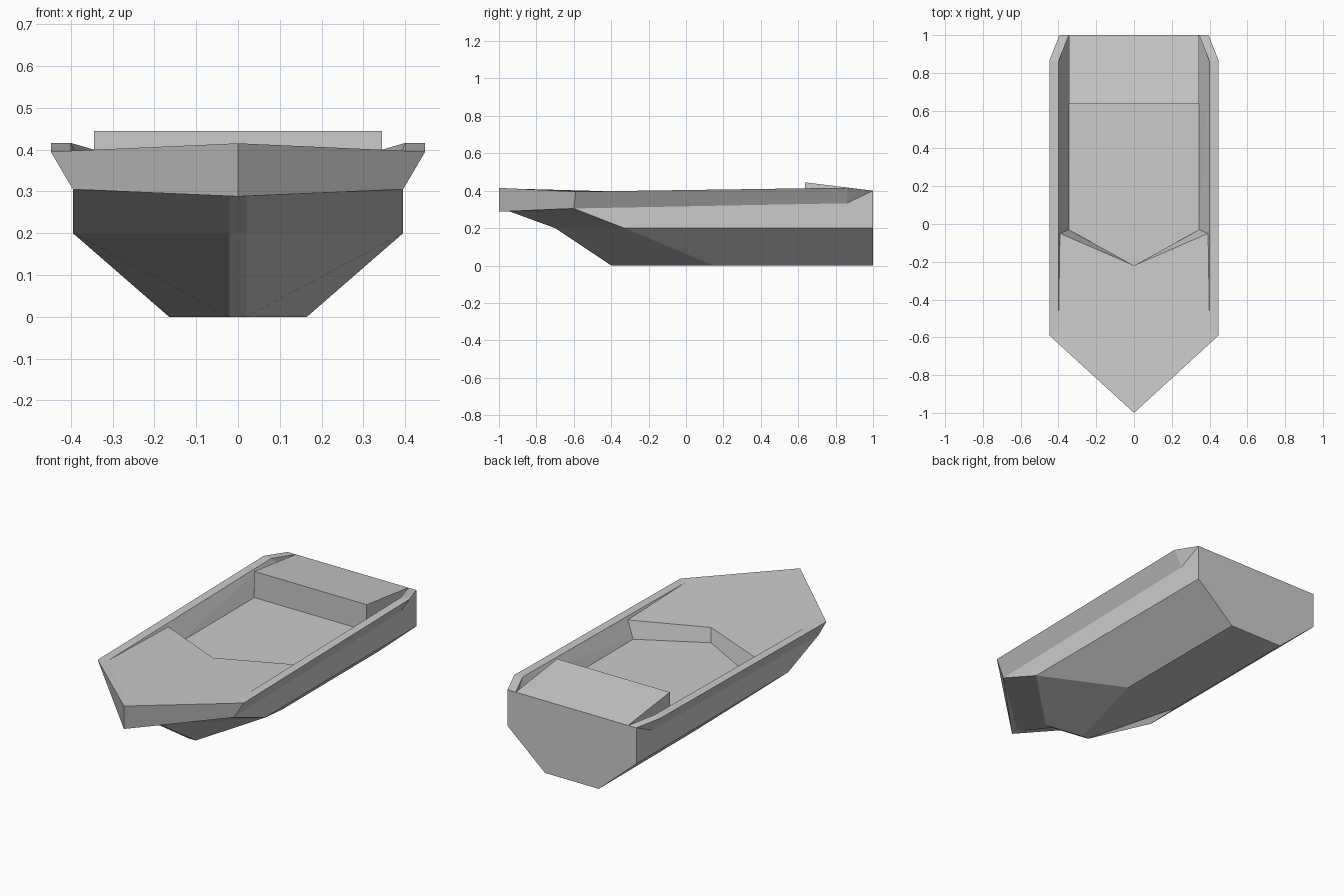
import bpy, bmesh

if "Cube" in bpy.data.objects:
    bpy.data.objects.remove(bpy.data.objects["Cube"])


def finish(name, bm):
    bmesh.ops.remove_doubles(bm, verts=bm.verts, dist=0.0005)
    bmesh.ops.recalc_face_normals(bm, faces=bm.faces)
    mesh = bpy.data.meshes.new(name)
    bm.to_mesh(mesh)
    bm.free()
    ob = bpy.data.objects.new(name, mesh)
    bpy.context.collection.objects.link(ob)
    return ob


def both_sides(bm, pts):
    # add a face and its mirror image, dropping repeated corners
    pts = list(dict.fromkeys(pts))
    if len(pts) < 3:
        return
    for s in (1, -1):
        bm.faces.new([bm.verts.new((s * x, y, z)) for x, y, z in pts])


bm = bmesh.new()

# outer shell: lengthwise lines from bow to stern, centreline up to the rail
centre = [(0, -.4, 0), (0, -.4, 0), (0, .15, 0), (0, .86, 0), (0, 1, 0)]
keel = [(0, -.4, 0), (.02, -.4, 0), (.165, .15, 0), (.165, .86, 0), (.165, 1, 0)]
chine = [(0, -.7, .2), (.02, -.7, .2), (.395, -.33, .2), (.395, .86, .2), (.395, 1, .2)]
side = [(0, -.94, .288), (.02, -.94, .288), (.395, -.6, .305), (.395, .86, .333), (.395, 1, .4)]
lip = [(0, -1, .288), (0, -1, .288)] + side[2:]
rail_out = [(0, -1, .415), (0, -1, .415), (.448, -.59, .395), (.448, .865, .416), (.395, 1, .4)]
rail_in = [(0, -.96, .412), (0, -.96, .412), (.4, -.56, .395), (.4, .86, .416), (.345, 1, .4)]
rows = [centre, keel, chine, side, lip, rail_out, rail_in]
for a, b in zip(rows, rows[1:]):
    for i in range(4):
        both_sides(bm, [a[i], a[i + 1], b[i + 1], b[i]])

# foredeck, cockpit walls and floor
bow, shoulder, stern_rail, stern_in = rail_in[0], *rail_in[2:]
deck_side, deck_mid = (.392, -.05, .387), (0, -.22, .385)
floor_side, floor_mid = (.345, -.03, .3), (0, -.22, .3)
floor_aft, floor_end = (.345, 1, .3), (0, 1, .3)
for f in ([bow, shoulder, deck_side, deck_mid],
          [deck_mid, deck_side, floor_side, floor_mid],
          [shoulder, stern_rail, deck_side],
          [deck_side, stern_rail, floor_side],
          [floor_side, stern_rail, floor_aft],
          [floor_aft, stern_rail, stern_in],
          [floor_mid, floor_side, floor_aft, floor_end]):
    both_sides(bm, f)

# transom
both_sides(bm, [centre[4], keel[4], chine[4], side[4], stern_in, floor_aft, floor_end])
finish("hull", bm)

# sloped stern seat: side profile extruded across the boat
bm = bmesh.new()
face = bm.faces.new([bm.verts.new((-.345, y, z)) for y, z in
                     ((.635, .3), (.635, .445), (1, .4), (1, .3))])
new = bmesh.ops.extrude_face_region(bm, geom=[face])["geom"]
bmesh.ops.translate(bm, vec=(.69, 0, 0),
                    verts=[v for v in new if isinstance(v, bmesh.types.BMVert)])
finish("stern_seat", bm)
